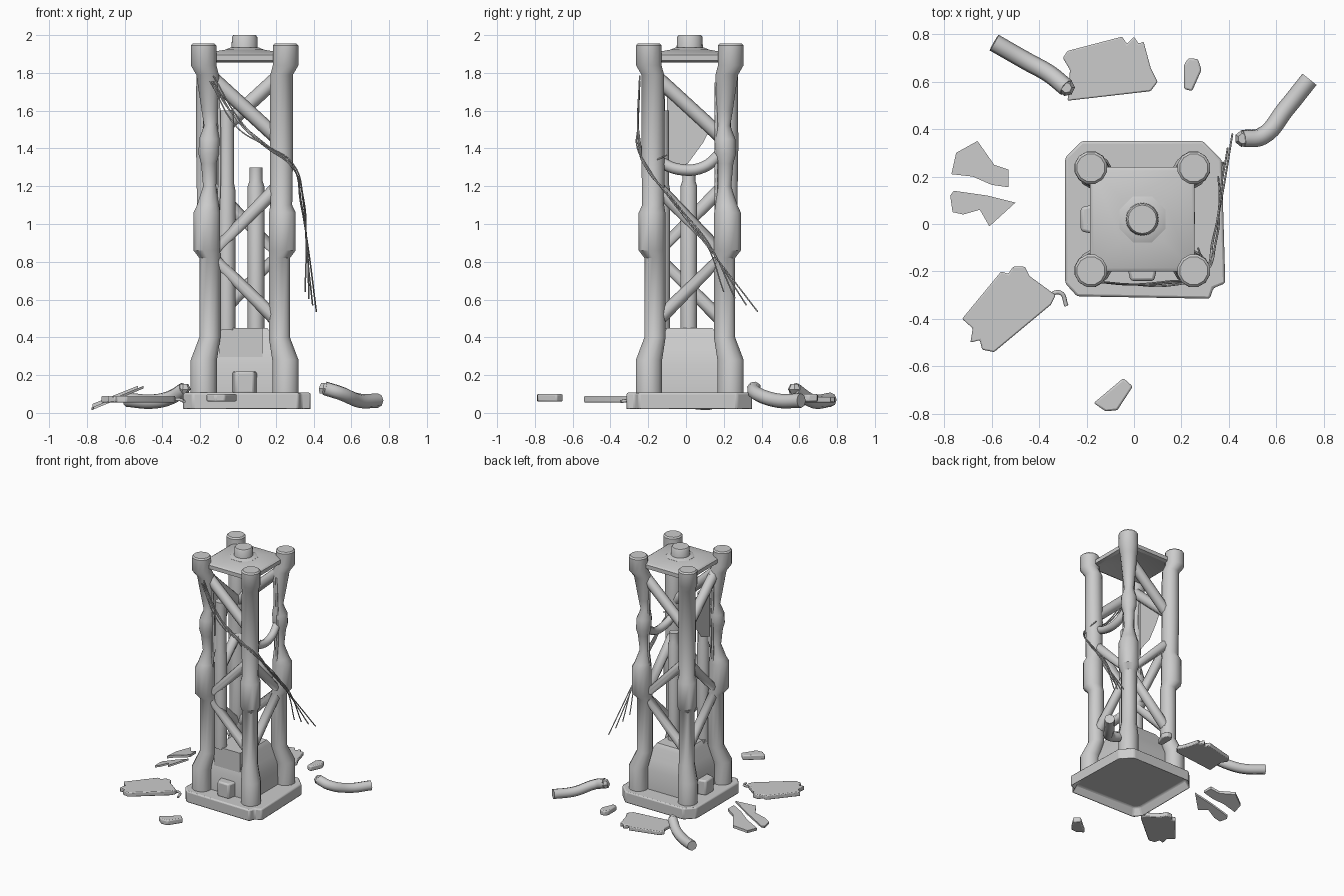
import bpy, bmesh, math, random
from mathutils import Vector

random.seed(4)
if "Cube" in bpy.data.objects:
    bpy.data.objects.remove(bpy.data.objects["Cube"])

steel = bpy.data.materials.new("weathered grey steel")
steel.use_nodes = True
GREY = (0.6, 0.6, 0.6, 1)
steel.diffuse_color = GREY
steel.node_tree.nodes["Principled BSDF"].inputs["Base Color"].default_value = GREY

CX, CY = 0.035, 0.02   # tower axis


def finish(name, bm, angle=40):
    bmesh.ops.recalc_face_normals(bm, faces=bm.faces)
    me = bpy.data.meshes.new(name)
    bm.to_mesh(me)
    bm.free()
    ob = bpy.data.objects.new(name, me)
    bpy.context.collection.objects.link(ob)
    me.materials.append(steel)
    bpy.ops.object.select_all(action='DESELECT')
    bpy.context.view_layer.objects.active = ob
    ob.select_set(True)
    bpy.ops.object.shade_smooth_by_angle(angle=math.radians(angle))
    return ob


def loft(name, sections, sides, turn=0.0):
    """Stack of regular rings; each section is x, y, z, radius."""
    bm = bmesh.new()
    rings = []
    for x, y, z, r in sections:
        rings.append([bm.verts.new((x + r * math.cos(turn + math.tau * i / sides),
                                    y + r * math.sin(turn + math.tau * i / sides), z))
                      for i in range(sides)])
    for a, b in zip(rings, rings[1:]):
        for i in range(sides):
            j = (i + 1) % sides
            bm.faces.new((a[i], a[j], b[j], b[i]))
    bm.faces.new(rings[0])
    bm.faces.new(rings[-1])
    return finish(name, bm)


def prism(name, pts, z0, z1, tilt=0.0, hollow=0.0, bevel=0.0):
    """Extruded outline, optionally tilted along x, hollowed below, or bevelled."""
    bm = bmesh.new()
    mx = sum(p[0] for p in pts) / len(pts)
    low = bm.faces.new([bm.verts.new((x, y, z0 + tilt * (x - mx))) for x, y in pts])
    up = bmesh.ops.extrude_face_region(bm, geom=[low], use_keep_orig=True)
    top = [v for v in up["geom"] if isinstance(v, bmesh.types.BMVert)]
    bmesh.ops.translate(bm, verts=top, vec=(0, 0, z1 - z0))
    if hollow:
        bmesh.ops.inset_region(bm, faces=[low], thickness=0.035, use_boundary=True)
        bmesh.ops.translate(bm, verts=low.verts, vec=(0, 0, hollow))
    ob = finish(name, bm, 30)
    if bevel:
        mod = ob.modifiers.new("soft edge", 'BEVEL')
        mod.width, mod.segments, mod.limit_method = bevel, 2, 'ANGLE'
    return ob


def tube(name, pts, r, smooth=False, res=2):
    """Round bar through the points, curved when smooth."""
    cu = bpy.data.curves.new(name, 'CURVE')
    cu.dimensions = '3D'
    cu.bevel_depth, cu.bevel_resolution, cu.use_fill_caps = r, res, True
    cu.resolution_u = 6
    sp = cu.splines.new('BEZIER' if smooth else 'POLY')
    knots = sp.bezier_points if smooth else sp.points
    knots.add(len(pts) - 1)
    for k, p in zip(knots, pts):
        if smooth:
            k.co = p
            k.handle_left_type = k.handle_right_type = 'AUTO'
        else:
            k.co = (*p, 1)
    cu.materials.append(steel)
    ob = bpy.data.objects.new(name, cu)
    bpy.context.collection.objects.link(ob)
    return ob


def square(name, levels):
    """Square loft about the tower axis; each level is z, half width."""
    return loft(name, [(CX, CY, z, h * math.sqrt(2)) for z, h in levels], 4, math.pi / 4)


# Base slab with cut corners, open underneath
prism("base_slab", [(-0.29, -0.25), (-0.24, -0.305), (0.32, -0.315), (0.335, -0.27), (0.385, -0.25),
                    (0.37, 0.27), (0.29, 0.35), (-0.22, 0.35), (-0.29, 0.28)],
      0.015, 0.107, hollow=0.065, bevel=0.01)

# Plinth between the feet, with buttresses on the front and right sides
square("plinth", [(0.1, 0.2), (0.26, 0.195), (0.33, 0.165), (0.42, 0.14), (0.45, 0.12)])
for out in (Vector((-1, 0)), Vector((0, -1))):
    side, mid = Vector((-out.y, out.x)), Vector((CX, CY))
    pts = [mid + out * d + side * s for d, s in ((0.15, -0.075), (0.26, -0.05), (0.26, 0.05), (0.15, 0.075))]
    prism("buttress", pts, 0.1, 0.22, bevel=0.012)
prism("front_hatch", [(-0.1, -0.16), (0.13, -0.16), (0.13, -0.08), (-0.1, -0.08)], 0.28, 0.45)

# Corner legs: z, offset from axis, radius
LOWER = [(0.1, 0.216, 0.072), (0.28, 0.216, 0.072), (0.4, 0.184, 0.058), (0.82, 0.184, 0.058),
         (0.86, 0.2, 0.073), (1.06, 0.2, 0.073), (1.1, 0.194, 0.06)]
WHOLE = [(1.4, 0.195, 0.064)]
WORN = [(1.2, 0.185, 0.036), (1.32, 0.19, 0.042), (1.37, 0.19, 0.056), (1.45, 0.187, 0.056),
        (1.52, 0.18, 0.036), (1.6, 0.185, 0.044)]
UPPER = [(1.79, 0.196, 0.062), (1.84, 0.217, 0.07), (1.945, 0.217, 0.07), (1.955, 0.217, 0.06)]
for sx in (-1, 1):
    for sy in (-1, 1):
        worn = sx == sy
        prof = LOWER + (WORN if worn else WHOLE) + UPPER
        loft("worn_leg" if worn else "leg",
             [(CX + sx * d, CY + sy * d, z, r) for z, d, r in prof], 12, math.pi / 12)
        if worn:   # exposed rods beside the thinned part
            for dx, dy in ((-0.04, 0.01), (0.01, -0.04)):
                x, y = CX + sx * (0.18 + dx), CY + sy * (0.18 + dy)
                tube("exposed_rod", [(x, y, 1.05), (x + 0.008, y, 1.3), (x, y, 1.75)], 0.009, True, 1)

# Zigzag braces: high nodes on the worn legs, low nodes on the whole ones
E = 0.18
for worn_s in (-1, 1):
    a = (CX + worn_s * E, CY + worn_s * E)
    for b in ((CX - worn_s * E, CY + worn_s * E), (CX + worn_s * E, CY - worn_s * E)):
        tube("lower_brace", [(*b, 0.48), (*a, 0.84), (*b, 1.2)], 0.038)
        if not (worn_s == 1 and b[0] > CX):
            tube("upper_brace", [(*a, 1.78), (*b, 1.45)], 0.039)
tube("bent_brace", [(CX + E, CY - E, 1.34), (CX + E + 0.01, -0.04, 1.29),
                    (CX + E + 0.01, 0.09, 1.3), (CX + E, CY + E, 1.39)], 0.03, True)

# Inner pipes and loose side panel
loft("tall_pipe", [(-0.06, -0.13, z, r) for z, r in
                   ((0.44, 0.046), (1.18, 0.046), (1.21, 0.04), (1.6, 0.04))], 12)
loft("short_pipe", [(0.095, 0.015, z, r) for z, r in
                    ((0.44, 0.044), (1.2, 0.044), (1.23, 0.034), (1.3, 0.034))], 12)
bm = bmesh.new()
face = bm.faces.new([bm.verts.new((-0.14, y, z)) for y, z in
                     ((-0.1, 1.28), (0.01, 1.32), (0.09, 1.43), (0.13, 1.51), (-0.1, 1.78))])
bmesh.ops.solidify(bm, geom=[face], thickness=0.02)
finish("side_panel", bm)

# Roof frame, sloped roof hollow underneath, and crown
square("roof", [(1.885, 0.09), (1.865, 0.17), (1.855, 0.2), (1.865, 0.22), (1.895, 0.22),
                (1.905, 0.205), (1.925, 0.09)])
loft("crown_collar", [(CX, CY, 1.9, 0.105), (CX, CY, 1.925, 0.105), (CX, CY, 1.935, 0.08)], 8, math.pi / 8)
loft("crown", [(CX, CY, 1.92, 0.07), (CX, CY, 1.99, 0.067), (CX, CY, 2.0, 0.06)], 16)

# Hanging cables and one loose strand
for k in range(4):
    def j(s=0.012):
        return random.uniform(-s, s)
    tube("cable", [(-0.14 + j(), -0.245, 1.78 + j(0.03)), (0.0 + j(), -0.255, 1.53 + j(0.03)),
                   (0.14, -0.25 + j(), 1.42 + j()), (0.28 + j(0.006), -0.22, 1.32 + j()),
                   (0.34 + j(), -0.06 + j(), 1.11), (0.36 + j(), 0.11 + j(), 0.9),
                   (0.355 + 0.02 * k, 0.2 + 0.06 * k, 0.64 - 0.035 * k)], 0.004, True, 1)
tube("loose_strand", [(0.27, -0.23, 1.33), (0.285, -0.16, 1.34), (0.27, -0.1, 1.365)], 0.004, True, 1)

# Scattered plates
prism("fallen_plate_back", [(-0.3, 0.7), (-0.28, 0.73), (-0.05, 0.79), (-0.03, 0.76), (0.0, 0.79),
                            (0.02, 0.76), (0.04, 0.77), (0.07, 0.66), (0.1, 0.6), (0.07, 0.56),
                            (-0.28, 0.52), (-0.27, 0.65)], 0.055, 0.085, bevel=0.006)
prism("fallen_plate_front", [(-0.725, -0.4), (-0.56, -0.2), (-0.53, -0.21), (-0.51, -0.18), (-0.46, -0.18),
                             (-0.44, -0.22), (-0.33, -0.3), (-0.35, -0.34), (-0.59, -0.54), (-0.64, -0.53),
                             (-0.65, -0.49), (-0.69, -0.5), (-0.68, -0.44)], 0.055, 0.09, bevel=0.006)
tube("torn_strip", [(-0.36, -0.3, 0.07), (-0.31, -0.29, 0.07), (-0.285, -0.345, 0.06)], 0.009, True, 1)

# Small chunks and tilted shards
prism("chunk_front", [(-0.17, -0.755), (-0.045, -0.65), (-0.005, -0.685), (-0.07, -0.785), (-0.12, -0.79)],
      0.06, 0.1, bevel=0.008)
prism("chunk_back", [(0.21, 0.57), (0.245, 0.56), (0.285, 0.65), (0.27, 0.695), (0.23, 0.7), (0.21, 0.67)],
      0.06, 0.1, bevel=0.008)
prism("shard_back", [(-0.77, 0.21), (-0.75, 0.3), (-0.66, 0.35), (-0.59, 0.25), (-0.53, 0.23),
                     (-0.53, 0.155), (-0.6, 0.165), (-0.68, 0.2)], 0.08, 0.1, tilt=0.4)
prism("shard_front", [(-0.775, 0.12), (-0.765, 0.05), (-0.72, 0.04), (-0.65, 0.06), (-0.61, -0.01),
                      (-0.5, 0.09), (-0.62, 0.12), (-0.76, 0.14)], 0.056, 0.07, tilt=0.42)

# Broken pipe lengths with crumpled ends
for pts in ([(-0.59, 0.765, 0.07), (-0.45, 0.685, 0.06), (-0.36, 0.635, 0.08), (-0.285, 0.575, 0.125)],
            [(0.74, 0.61, 0.065), (0.64, 0.485, 0.065), (0.54, 0.37, 0.105), (0.46, 0.36, 0.13)]):
    tube("broken_pipe", pts, 0.038, True)
    x, y, z = pts[-1]
    loft("crumpled_end", [(x - 0.01, y, z - 0.028, 0.02), (x, y, z, 0.036), (x, y, z + 0.028, 0.022)], 7)
